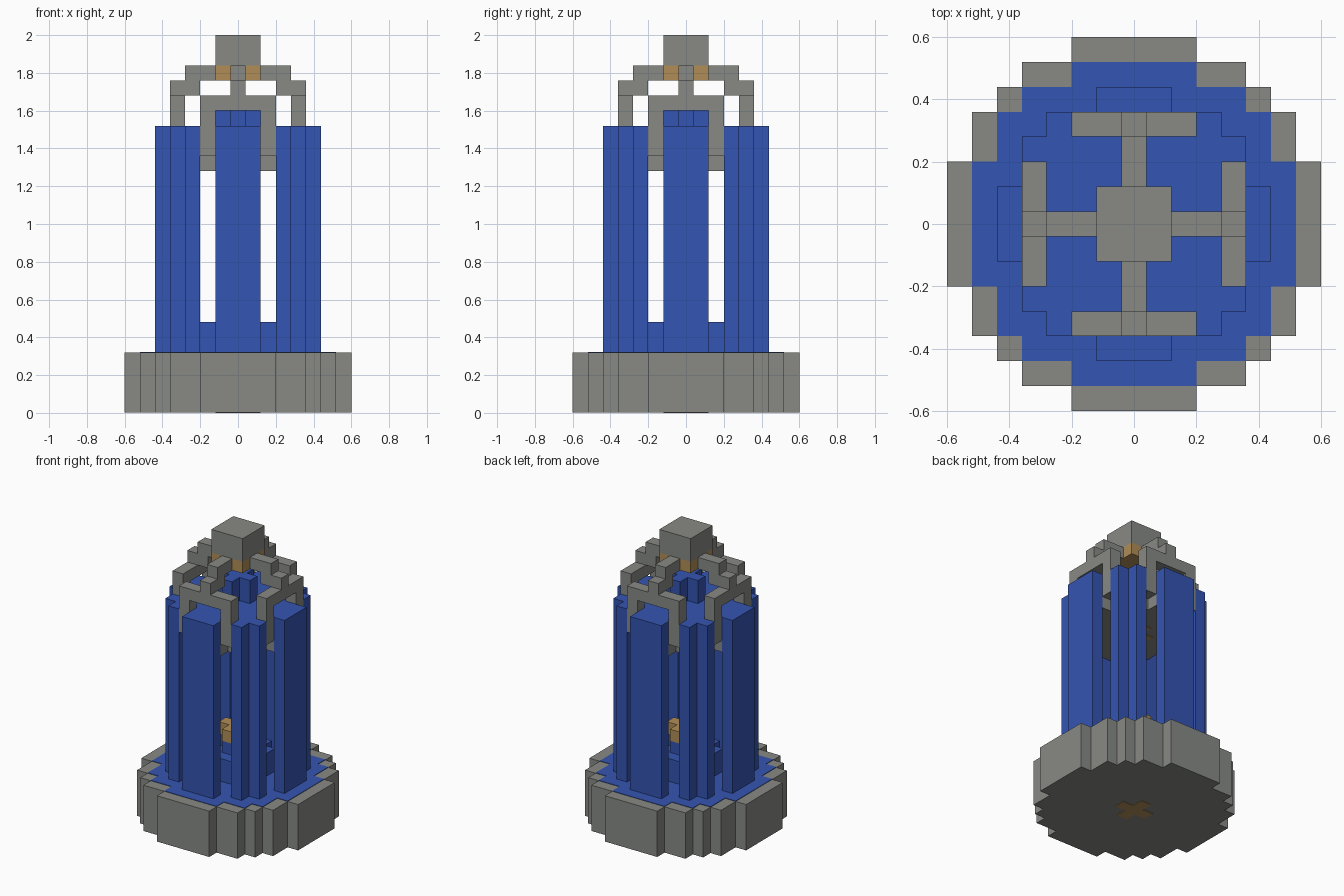
import bpy, bmesh
from mathutils import Matrix, Vector
from math import pi

cube = bpy.data.objects.get("Cube")
if cube:
    bpy.data.objects.remove(cube)

U = 0.08       # block size
THIN = 0.04    # thickness of inlaid plates, in blocks


def material(name, rgb):
    m = bpy.data.materials.new(name)
    m.use_nodes = True
    m.diffuse_color = (*rgb, 1)
    m.node_tree.nodes["Principled BSDF"].inputs["Base Color"].default_value = (*rgb, 1)
    return m


GREY = material("stone grey", (0.246, 0.254, 0.235))
BLUE = material("deep blue", (0.034, 0.089, 0.445))
GOLD = material("brass", (0.434, 0.270, 0.095))


def prism(name, outline, lo, hi, mat, upright=False, turn=0):
    """Extrude an outline along z, or along y when upright; turn by quarter turns."""
    def place(a, b, c):
        return Vector((a, c, b) if upright else (a, b, c))
    bm = bmesh.new()
    face = bm.faces.new([bm.verts.new(place(a, b, lo)) for a, b in outline])
    ext = bmesh.ops.extrude_face_region(bm, geom=[face])
    moved = [v for v in ext["geom"] if isinstance(v, bmesh.types.BMVert)]
    bmesh.ops.translate(bm, verts=moved, vec=place(0, 0, hi - lo))
    bmesh.ops.recalc_face_normals(bm, faces=bm.faces)
    bm.transform(Matrix.Rotation(turn * pi / 2, 4, "Z") @ Matrix.Scale(U, 4))
    mesh = bpy.data.meshes.new(name)
    bm.to_mesh(mesh)
    bm.free()
    mesh.materials.append(mat)
    obj = bpy.data.objects.new(name, mesh)
    bpy.context.collection.objects.link(obj)
    return obj


def stepped(corners):
    """Mirror the outer corners of one quadrant into a full stepped outline."""
    quad = [corners[0]]
    for x, y in corners[1:]:
        quad += [(x, quad[-1][1]), (x, y)]
    left = [(-x, y) for x, y in reversed(quad)]
    return quad + left + [(-x, -y) for x, y in quad] + [(x, -y) for x, y in reversed(quad)]


def rect(a0, b0, a1, b1):
    return [(a0, b0), (a1, b0), (a1, b1), (a0, b1)]


plus = stepped([(1.5, 0.5), (0.5, 1.5)])
square = rect(-1.5, -1.5, 1.5, 1.5)
deck = stepped([(4.5, 1.5), (3.5, 2.5), (2.5, 3.5), (1.5, 4.5)])

# Base with coloured floor and underside inlay
prism("base", stepped([(7.5, 2.5), (6.5, 4.5), (5.5, 5.5), (4.5, 6.5), (2.5, 7.5)]),
      THIN, 4 - THIN, GREY)
prism("base_rim", stepped([(7.5, 2.5), (6.5, 4.5), (5.5, 5.5), (4.5, 6.5), (2.5, 7.5)]),
      4 - THIN, 4, GREY)
prism("floor", stepped([(6.5, 2.5), (5.5, 4.5), (4.5, 5.5), (2.5, 6.5)]), 4, 4 + THIN, BLUE)
prism("base_inlay", plus, 0, THIN, GOLD)

# Lower core
prism("core_step", stepped([(2.5, 1.5), (1.5, 2.5)]), 4, 6, BLUE)
prism("core_stem", plus, 6, 7, BLUE)
prism("core_tip", plus, 7, 8, GOLD)

# Upper deck
prism("deck_underside", deck, 16, 18, GREY)
prism("deck_top", deck, 18, 19, BLUE)
prism("deck_inlay", plus, 16 - THIN, 16, GOLD)
prism("deck_stem", plus, 19, 21, BLUE)

# Columns, arches and arms on all four sides
corner = [(2.5, 2.5), (4.5, 2.5), (4.5, 3.5), (3.5, 3.5), (3.5, 4.5), (2.5, 4.5)]
arch = [(-2.5, 17), (-1.5, 17), (-1.5, 20), (1.5, 20),
        (1.5, 17), (2.5, 17), (2.5, 21), (-2.5, 21)]
arm = [(1.5, 22), (2.5, 22), (2.5, 21), (4.5, 21),
       (4.5, 22), (3.5, 22), (3.5, 23), (1.5, 23)]
for k, side in enumerate(("back", "right", "front", "left")):
    prism(side + "_panel", rect(-1.5, 4.5, 1.5, 5.5), 4, 19, BLUE, turn=k)
    prism(side + "_corner_column", corner, 4, 19, BLUE, turn=k)
    prism(side + "_arch", arch, 3.5, 4.5, GREY, upright=True, turn=k)
    prism(side + "_arm", arm, -0.5, 0.5, GREY, upright=True, turn=k + 1)

# Cap
prism("cap_collar", square, 22, 23, GOLD)
prism("cap", square, 23, 25, GREY)
